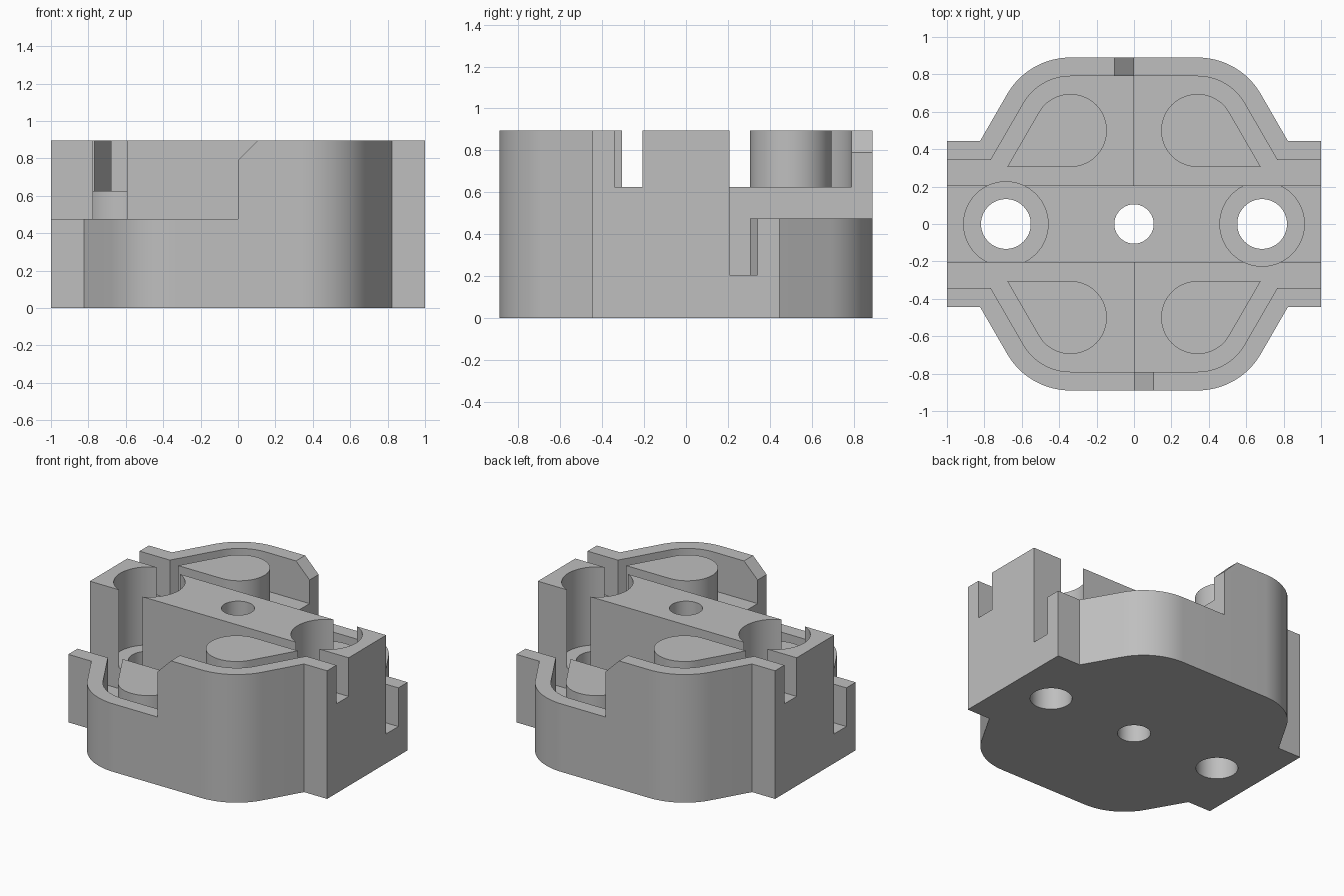
import bpy, bmesh
from math import radians, sin, cos, tan, pi

old = bpy.data.objects.get("Cube")
if old:
    bpy.data.objects.remove(old, do_unlink=True)

grey = bpy.data.materials.new("plain grey")
grey.use_nodes = True
COLOUR = (0.52, 0.52, 0.52, 1)
grey.diffuse_color = COLOUR
grey.node_tree.nodes["Principled BSDF"].inputs["Base Color"].default_value = COLOUR

TOP, LOW_WALL, HIGH_FLOOR, LOW_FLOOR, BORE_FLOOR = 0.895, 0.475, 0.625, 0.205, 0.35
BAR = 0.207              # half width of the middle bar
CX, CY = 0.34, 0.5       # centre shared by the rounded corners


def arc(cx, cy, r, a, b, n):
    steps = [radians(a + (b - a) * i / n) for i in range(n + 1)]
    return [(cx + r * cos(t), cy + r * sin(t)) for t in steps]


def circle(x, r):
    return arc(x, 0, r, 0, 360, 64)[:-1]


def slope_end(r, y):
    """Point where the sloping side tangent to the corner meets height y."""
    x, yt = arc(CX, CY, r, 30, 90, 1)[0]
    return (x + (yt - y) / tan(pi / 3), y)


def flip(pts):
    return [(-x, y) for x, y in pts]


def turn(pts):
    return [(-x, -y) for x, y in pts]


def prism(name, pts, z0, z1, along_y=False):
    """Extrude a profile along z, or an x-z profile along y."""
    bm = bmesh.new()
    put = (lambda p, d: (p[0], d, p[1])) if along_y else (lambda p, d: (p[0], p[1], d))
    a = [bm.verts.new(put(p, z0)) for p in pts]
    b = [bm.verts.new(put(p, z1)) for p in pts]
    bm.faces.new(a)
    bm.faces.new(b)
    for i in range(len(pts)):
        j = (i + 1) % len(pts)
        bm.faces.new((a[i], a[j], b[j], b[i]))
    bmesh.ops.recalc_face_normals(bm, faces=bm.faces)
    me = bpy.data.meshes.new(name)
    bm.to_mesh(me)
    bm.free()
    me.materials.append(grey)
    ob = bpy.data.objects.new(name, me)
    bpy.context.collection.objects.link(ob)
    return ob


def activate(ob):
    bpy.ops.object.select_all(action='DESELECT')
    ob.select_set(True)
    bpy.context.view_layer.objects.active = ob


def cut(body, cutter):
    cutter.hide_render = True
    mod = body.modifiers.new("cut", 'BOOLEAN')
    mod.operation, mod.solver, mod.object = 'DIFFERENCE', 'EXACT', cutter
    activate(body)
    bpy.ops.object.modifier_apply(modifier=mod.name)
    bpy.data.objects.remove(cutter, do_unlink=True)


# Housing block with end flanges and rounded corners
quarter = [(1, 0.445), slope_end(0.39, 0.445)] + arc(CX, CY, 0.39, 30, 90, 16)
half = quarter + flip(quarter)[::-1]
housing = prism("housing", half + turn(half), 0, TOP)

# Pockets: each side has a shallow half and a deep half with a lowered wall
pocket = [(0, BAR), (1.1, BAR), (1.1, 0.342), slope_end(0.29, 0.342)]
pocket += arc(CX, CY, 0.29, 30, 90, 16) + [(0, 0.79)]
lowered = [(0, BAR), (1.1, BAR), (1.1, 1), (0, 1)]
for side in (list, turn):
    cut(housing, prism("wall_cutter", side(lowered), LOW_WALL, 1.1))
    cut(housing, prism("deep_cutter", side(pocket), LOW_FLOOR, 1.1))
    cut(housing, prism("shallow_cutter", side(flip(pocket)), HIGH_FLOOR, 1.1))

# Chamfered wall ends beside the lowered walls
for s in (1, -1):
    wedge = [(0.1 * s, 0.69), (0.1 * s, 1.0), (-0.21 * s, 1.0)]
    cut(housing, prism("chamfer_cutter", wedge, 0.78 * s, 0.95 * s, along_y=True))

# Counterbored end holes and centre hole
for s in (1, -1):
    cut(housing, prism("bore_cutter", circle(0.685 * s, 0.226), BORE_FLOOR, 1.1))
    cut(housing, prism("hole_cutter", circle(0.685 * s, 0.133), -0.1, 1.1))
cut(housing, prism("centre_cutter", circle(0, 0.105), -0.1, 1.1))

# Teardrop pedestals standing on the pocket floors
drop = [slope_end(0.195, CY - 0.195)] + arc(CX, CY, 0.195, 30, 270, 48)
parts = [housing]
for label, side in (("back", list), ("front", turn)):
    parts.append(prism(label + "_low_pedestal", side(drop), LOW_FLOOR - 0.02, LOW_WALL))
    parts.append(prism(label + "_high_pedestal", side(flip(drop)), HIGH_FLOOR - 0.02, TOP))

for ob in parts:
    activate(ob)
    bpy.ops.object.shade_smooth_by_angle(angle=radians(25))
